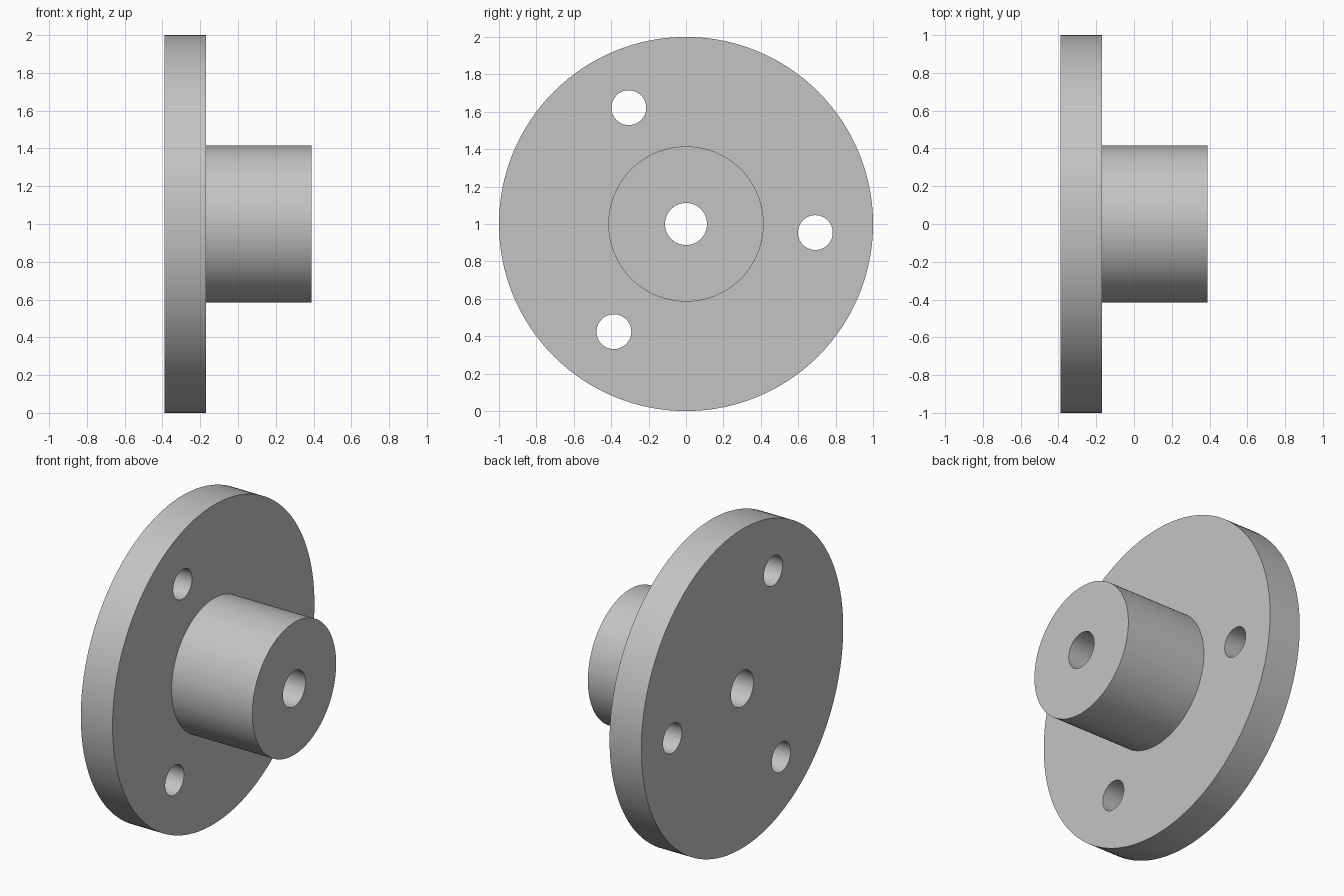
import bpy, bmesh, math
from mathutils import Vector, Matrix

cube = bpy.data.objects.get("Cube")
if cube:
    bpy.data.objects.remove(cube, do_unlink=True)

BACK, STEP, TIP = -0.39, -0.17, 0.39       # stations along the x axis
FLANGE_R, HUB_R, BORE_R = 1.0, 0.415, 0.112
BOLT_R, BOLT_CIRCLE, BOLT_START = 0.093, 0.693, math.radians(-3.8)
CENTRE = Vector((0, 0, 1))

grey = bpy.data.materials.new("light_grey")
grey.use_nodes = True
colour = (0.55, 0.55, 0.55, 1)
grey.diffuse_color = colour
grey.node_tree.nodes["Principled BSDF"].inputs["Base Color"].default_value = colour


def make_object(name, bm):
    bmesh.ops.recalc_face_normals(bm, faces=bm.faces)
    mesh = bpy.data.meshes.new(name)
    bm.to_mesh(mesh)
    bm.free()
    mesh.materials.append(grey)
    obj = bpy.data.objects.new(name, mesh)
    bpy.context.collection.objects.link(obj)
    return obj


# Flange, hub and central bore: one closed profile revolved about x
profile = [(BACK, BORE_R), (BACK, FLANGE_R), (STEP, FLANGE_R),
           (STEP, HUB_R), (TIP, HUB_R), (TIP, BORE_R)]
bm = bmesh.new()
ring = [bm.verts.new(CENTRE + Vector((x, 0, r))) for x, r in profile]
edges = [bm.edges.new((a, b)) for a, b in zip(ring, ring[1:] + ring[:1])]
bmesh.ops.spin(bm, geom=ring + edges, cent=CENTRE, axis=(1, 0, 0),
               angle=math.tau, steps=128)
bmesh.ops.remove_doubles(bm, verts=bm.verts, dist=0.0001)
body = make_object("flanged_hub", bm)

# Three evenly spaced bolt holes through the flange
bm = bmesh.new()
for i in range(3):
    a = BOLT_START + i * math.tau / 3
    spot = CENTRE + BOLT_CIRCLE * Vector((0, math.cos(a), math.sin(a)))
    spot.x = (BACK + STEP) / 2
    bmesh.ops.create_cone(bm, cap_ends=True, segments=64, radius1=BOLT_R,
                          radius2=BOLT_R, depth=0.5,
                          matrix=Matrix.Translation(spot) @ Matrix.Rotation(math.pi / 2, 4, 'Y'))
cutter = make_object("bolt_hole_cutter", bm)
cutter.hide_render = True

cut = body.modifiers.new("bolt_holes", 'BOOLEAN')
cut.operation = 'DIFFERENCE'
cut.solver = 'EXACT'
cut.object = cutter

bpy.ops.object.select_all(action='DESELECT')
body.select_set(True)
bpy.context.view_layer.objects.active = body
bpy.ops.object.modifier_apply(modifier=cut.name)
bpy.data.objects.remove(cutter, do_unlink=True)
bpy.ops.object.shade_smooth_by_angle(angle=math.radians(30))
